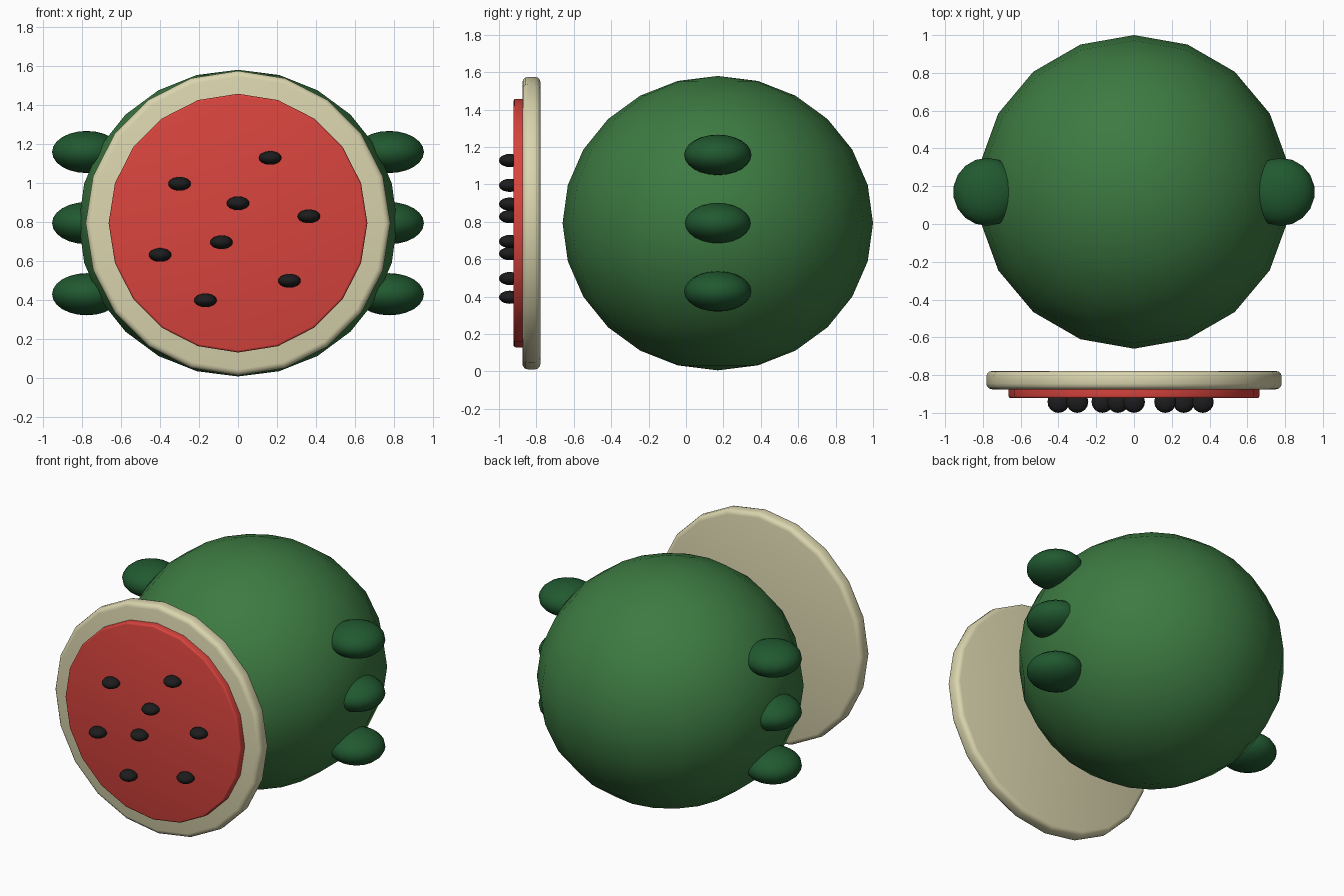
import bpy, math

cube = bpy.data.objects.get("Cube")
if cube:
    bpy.data.objects.remove(cube, do_unlink=True)

MID = 0.793      # height of the centre line
BODY_Y = 0.17    # depth of the body centre


def material(name, color):
    m = bpy.data.materials.new(name)
    m.use_nodes = True
    m.diffuse_color = (*color, 1)
    bsdf = next(n for n in m.node_tree.nodes if n.type == "BSDF_PRINCIPLED")
    bsdf.inputs["Base Color"].default_value = (*color, 1)
    return m


rind = material("rind green", (0.046, 0.195, 0.054))
dark = material("dark green", (0.015, 0.100, 0.030))
cream = material("cream", (0.70, 0.66, 0.42))
red = material("flesh red", (0.69, 0.058, 0.048))
black = material("seed black", (0.012, 0.012, 0.013))


def ellipsoid(name, loc, radii, mat, segments=18, rings=12):
    bpy.ops.mesh.primitive_uv_sphere_add(segments=segments, ring_count=rings,
                                         radius=1, location=loc)
    ob = bpy.context.object
    ob.name = name
    ob.scale = radii
    bpy.ops.object.transform_apply(location=False, rotation=False, scale=True)
    bpy.ops.object.shade_smooth()
    ob.data.materials.append(mat)
    return ob


def disc(name, radius, front, back, bevel, mat):
    """Upright twenty-sided disc facing the front, with rounded rims."""
    bpy.ops.mesh.primitive_cylinder_add(
        vertices=20, radius=radius, depth=back - front,
        location=(0, (front + back) / 2, MID), rotation=(math.pi / 2, 0, 0))
    ob = bpy.context.object
    ob.name = name
    mod = ob.modifiers.new("rounded rim", "BEVEL")
    mod.width = bevel
    mod.segments = 3
    mod.limit_method = "ANGLE"
    mod.angle_limit = math.radians(40)
    bpy.ops.object.modifier_apply(modifier=mod.name)
    bpy.ops.object.shade_smooth_by_angle(angle=math.radians(40))
    ob.data.materials.append(mat)
    return ob


# Round body
ellipsoid("body", (0, BODY_Y, MID), (0.83, 0.83, 0.787), rind)

# Three bumps on each side
for side, x in (("left", 0.777), ("right", -0.777)):
    for level, dz in (("lower", -0.365), ("middle", 0), ("upper", 0.365)):
        ellipsoid(f"{side}_{level}_bump", (x, BODY_Y, MID + dz),
                  (0.18, 0.18, 0.108), dark)

# Cut slice in front of the body
disc("slice_rim", 0.782, -0.875, -0.778, 0.03, cream)
disc("slice_flesh", 0.664, -0.922, -0.84, 0.012, red)

# Seeds
seeds = [(0.165, 1.128), (-0.30, 0.995), (0, 0.895), (0.364, 0.828),
         (-0.085, 0.695), (-0.40, 0.63), (0.264, 0.497), (-0.167, 0.397)]
for i, (x, z) in enumerate(seeds, 1):
    ellipsoid(f"seed_{i}", (x, -0.942, z), (0.058, 0.058, 0.035), black, 16, 10)
